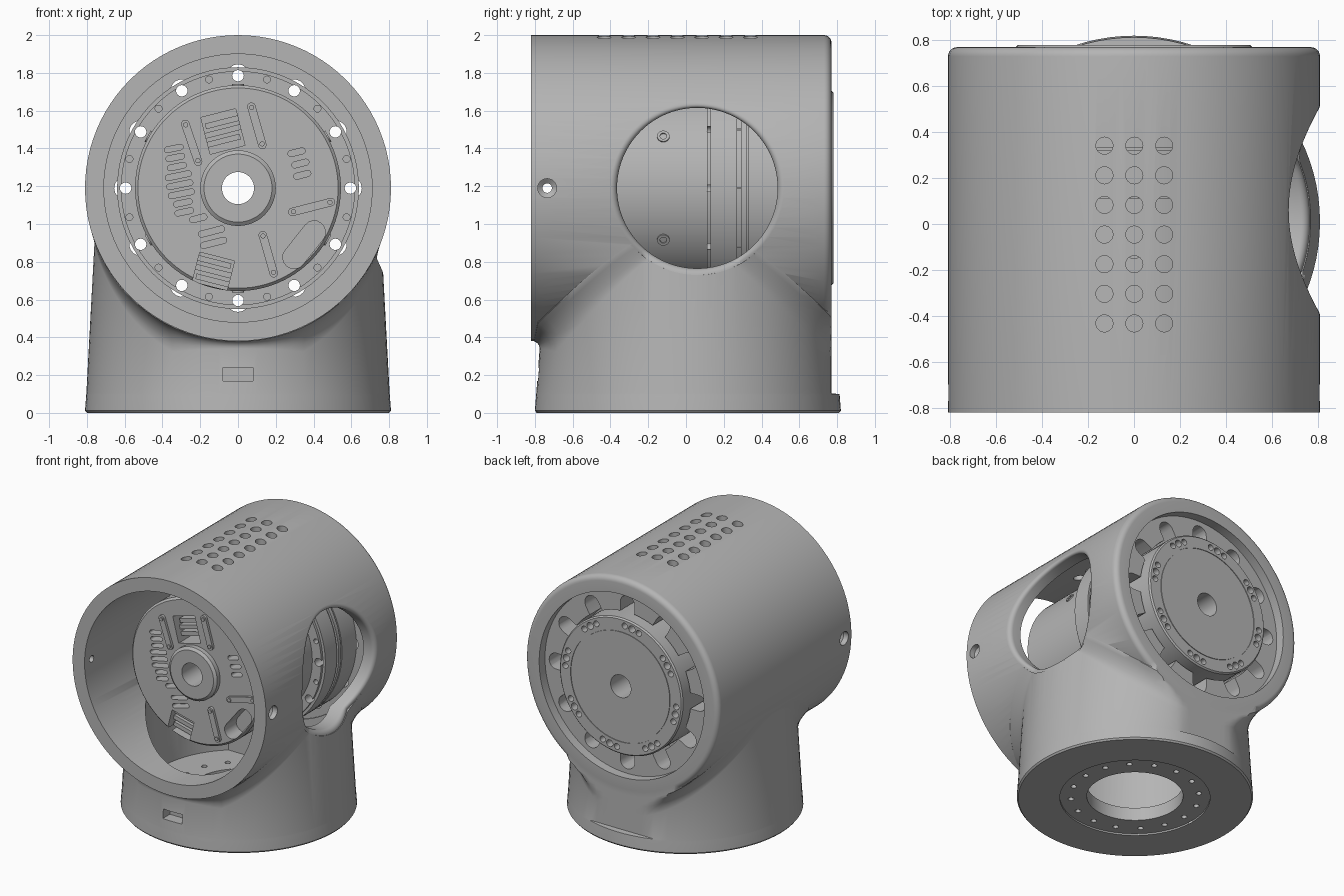
import bpy, bmesh, math
from math import sin, cos, pi, sqrt
from mathutils import Vector

if "Cube" in bpy.data.objects:
    bpy.data.objects.remove(bpy.data.objects["Cube"])

AXIS_Z = 1.19      # height of the horizontal barrel axis
BARREL_R = 0.81
BASE_Y = 0.01
SEG = 96

grey = bpy.data.materials.new("housing_grey")
grey.use_nodes = True
grey.diffuse_color = (0.46, 0.46, 0.46, 1)
grey.node_tree.nodes["Principled BSDF"].inputs["Base Color"].default_value = grey.diffuse_color


def ring(r, h, axis="Y", c=(0, AXIS_Z), n=SEG):
    """Circle of radius r at position h along an axis."""
    pts = []
    for i in range(n):
        a = 2 * pi * i / n
        u, v = c[0] + r * cos(a), c[1] + r * sin(a)
        pts.append({"X": (h, u, v), "Y": (u, h, v), "Z": (u, v, h)}[axis])
    return pts


def make(name, lofts, closed=False):
    """One object from lofted ring stacks, fan capped or joined end to end."""
    bm = bmesh.new()
    for rings in lofts:
        rows = [[bm.verts.new(p) for p in r] for r in rings]
        n = len(rows[0])
        pairs = list(zip(rows, rows[1:])) + ([(rows[-1], rows[0])] if closed else [])
        for a, b in pairs:
            for i in range(n):
                j = (i + 1) % n
                bm.faces.new((a[i], a[j], b[j], b[i]))
        if not closed:
            for row in (rows[0], rows[-1]):
                mid = bm.verts.new(sum((v.co for v in row), Vector()) / n)
                for i in range(n):
                    bm.faces.new((row[i], row[(i + 1) % n], mid))
    bmesh.ops.recalc_face_normals(bm, faces=bm.faces)
    me = bpy.data.meshes.new(name)
    bm.to_mesh(me)
    bm.free()
    me.materials.append(grey)
    ob = bpy.data.objects.new(name, me)
    bpy.context.collection.objects.link(ob)
    return ob


def combine(target, tool, op="DIFFERENCE"):
    """Apply a boolean and discard the tool object."""
    mod = target.modifiers.new("bool", "BOOLEAN")
    mod.operation, mod.solver, mod.object = op, "EXACT", tool
    bpy.context.view_layer.objects.active = target
    bpy.ops.object.modifier_apply(modifier=mod.name)
    bpy.data.objects.remove(tool)


def smooth(ob):
    bpy.ops.object.select_all(action="DESELECT")
    ob.select_set(True)
    bpy.context.view_layer.objects.active = ob
    bpy.ops.object.shade_smooth_by_angle(angle=math.radians(30))


def lathe(profile, axis="Y", c=(0, AXIS_Z), n=SEG):
    return [ring(r, h, axis, c, n) for r, h in profile]


def pill(x, z, length, r, angle, y0, y1, n=8):
    """Rounded bar in the xz plane, running from y0 to y1."""
    out = []
    for side in (0, 1):
        for i in range(n + 1):
            a = angle - pi / 2 + side * pi + pi * i / n
            s = (length / 2 + 0.0005) * (-1 if side else 1)
            out.append((x + s * cos(angle) + r * cos(a), z + s * sin(angle) + r * sin(a)))
    return [[(u, y, v) for u, v in out] for y in (y0, y1)]


def box(x, z, w, h, angle, y0, y1):
    out = []
    for sx, sz in ((-1, -1), (1, -1), (1, 1), (-1, 1)):
        a, b = sx * w / 2, sz * h / 2
        out.append((x + a * cos(angle) - b * sin(angle), z + a * sin(angle) + b * cos(angle)))
    return [[(u, y, v) for u, v in out] for y in (y0, y1)]


def polar(r, a):
    return r * cos(a), AXIS_Z + r * sin(a)


def barrel_half(offset):
    return sqrt(max(BARREL_R ** 2 - offset ** 2, 0.0))


# Barrel tube with a rounded back edge and a seat plate near the back
arc = [pi / 2 * k / 6 for k in range(7)]
edge = [(0.77 + 0.04 * cos(a), 0.73 + 0.04 * sin(a)) for a in arc]
inside = [(0.69, 0.77), (0.69, 0.7), (0.53, 0.7), (0.53, 0.5), (0.71, 0.5), (0.71, -0.82)]
housing = make("housing", [lathe([(BARREL_R, -0.82)] + edge + inside)], closed=True)


# Tapered base, flat at the back above a lip, flaring into the barrel
def flare_ring(t):
    """Ring at fraction t of the fillet below the barrel; t < 0 lies inside it."""
    pts = []
    for i in range(SEG):
        a = 2 * pi * i / SEG
        s = abs(sin(a))
        r = 0.76 + 0.025 * s
        fillet = 0.15 * s
        if sin(a) < 0:
            fillet = min(fillet, (0.815 + BASE_Y) / s - r)
        fillet = max(fillet, 0.01)
        d = max(t, 0)
        r += fillet * (1 - sqrt(1 - (1 - d) ** 2))
        x, y = r * cos(a), min(BASE_Y + r * sin(a), 0.769)
        drop = t * fillet if t >= 0 else -0.1
        pts.append((x, y, AXIS_Z - barrel_half(x) - drop))
    return pts


rows = lathe([(0.8, 0), (0.81, 0.012), (0.804, 0.09), (0.803, 0.1)], "Z", (0, BASE_Y))
rows.append([(x, min(y, 0.769), z) for x, y, z in ring(0.8028, 0.103, "Z", (0, BASE_Y))])
rows += [flare_ring(t) for t in (1, 0.7, 0.5, 0.33, 0.2, 0.1, 0.03, -1)]
base = make("base", [rows])
room = [(0.73, -0.9), (0.73, 0.52), (0.55, 0.52), (0.55, 0.68), (0.71, 0.68), (0.71, 0.9)]
combine(base, make("bore", [lathe(room)]))
combine(housing, base, "UNION")

# Hollow of the base
hollow = [[(x, min(y, 0.49), z) for x, y, z in ring(0.64, h, "Z", (0, BASE_Y))] for h in (0.11, 1.0)]
combine(housing, make("hollow", [hollow]))

# Bottom opening, recess and bolt holes
opening = [(0.515, -0.1), (0.515, 0.012), (0.33, 0.012), (0.33, 0.2)]
combine(housing, make("opening", [lathe(opening, "Z", (0, BASE_Y))]))
bolts = [lathe([(0.02, -0.1), (0.02, 0.2)], "Z",
               (0.44 * cos(pi * k / 8), BASE_Y + 0.44 * sin(pi * k / 8)), 16) for k in range(16)]
combine(housing, make("base_bolts", bolts))


# Large side window with a rounded rim
def side_x(y, z):
    x = barrel_half(z - AXIS_Z)
    if z < 0.95:
        x = max(x, sqrt((BARREL_R - 0.06 * z) ** 2 - (y - BASE_Y) ** 2))
    return x


def window_ring(r, offset):
    return [(side_x(y, z) + offset, y, z) for _, y, z in ring(r, 0, "X", (0.06, AXIS_Z))]


window = [ring(0.425, 0.3, "X", (0.06, AXIS_Z))]
window += [window_ring(0.425 + 0.035 * (1 - cos(a)), -0.035 * (1 - sin(a))) for a in arc]
window.append(window_ring(0.463, 0.1))
combine(housing, make("window", [window]))

# Countersunk side holes, top vents and front slot
side = [(0.05, -0.9), (0.05, -0.77), (0.025, -0.75), (0.025, 0.75), (0.05, 0.77), (0.05, 0.9)]
combine(housing, make("side_holes", [lathe(side, "X", (-0.735, AXIS_Z), 24)]))
vents = [lathe([(0.037, 1.8), (0.037, 2.1)], "Z", (0.13 * i + 0.0013, 0.341 - 0.129 * j), 24)
         for i in (-1, 0, 1) for j in range(7)]
combine(housing, make("vents", vents))
combine(housing, make("front_slot", [box(0, 0.205, 0.16, 0.07, 0, -0.9, -0.7)]))

# Twelve U-shaped notches around the seat plate
notches = []
for k in range(12):
    x, z = polar(0.55, pi * k / 6)
    notches.append(pill(x, z, 0.09, 0.06, pi * k / 6, 0.45, 0.75))
combine(housing, make("notches", notches))
smooth(housing)

# Motor body: hub, face, drum, flange and output disc
motor = make("motor", [lathe([
    (0.085, -0.55), (0.18, -0.55), (0.2, -0.535), (0.2, -0.5), (0.53, -0.5), (0.545, -0.485),
    (0.545, 0.11), (0.62, 0.11), (0.62, 0.13), (0.64, 0.13), (0.64, 0.27), (0.625, 0.27),
    (0.625, 0.29), (0.64, 0.29), (0.64, 0.32), (0.63, 0.32), (0.63, 0.33), (0.64, 0.33),
    (0.64, 0.505), (0.515, 0.505), (0.515, 0.77), (0.505, 0.78), (0.42, 0.78), (0.42, 0.775),
    (0.41, 0.775), (0.41, 0.78), (0.085, 0.78)])], closed=True)

cuts = []
for k in range(12):       # flange bolts and dowel holes
    cuts.append(pill(*polar(0.595, pi * k / 6), 0, 0.03, 0, 0.0, 0.6))
    cuts.append(pill(*polar(0.595, pi * (k + 0.5) / 6), 0, 0.018, 0, 0.0, 0.15))
for k in range(8):        # hole groups on the output disc
    for off, r in ((-0.13, 0.022), (0, 0.026), (0.13, 0.022)):
        cuts.append(pill(*polar(0.465, pi * k / 4 + 0.2 + off), 0, r, 0, 0.72, 0.8))
for k in range(8):        # cooling slots on the face
    cuts.append(pill(-0.34 + 0.008 * k, 1.4 - 0.048 * k, 0.07 + 0.04 * (k in (3, 4, 5)), 0.015, 0.2, -0.6, -0.42))
for x, z in ((-0.21, 1.03), (-0.14, 0.96), (-0.13, 0.9), (0.31, 1.38), (0.33, 1.32), (0.34, 1.26)):
    cuts.append(pill(x, z, 0.06 + 0.05 * (z < 1), 0.016, 0.25, -0.6, -0.42))
cuts.append(box(-0.08, 1.49, 0.19, 0.2, 0.25, -0.6, -0.36))
cuts.append(box(-0.13, 0.75, 0.19, 0.16, -0.25, -0.6, -0.36))
cuts.append(pill(0.35, 0.89, 0.17, 0.06, 0.9, -0.6, -0.36))
combine(motor, make("motor_cuts", cuts))
smooth(motor)

# Coil bands inside the two face windows
coils = [box(x, z + dz, 0.19, 0.03, a, -0.45, -0.355)
         for x, z, a in ((-0.08, 1.49, 0.25), (-0.13, 0.75, -0.25)) for dz in (-0.05, 0, 0.05)]
make("coil_bands", coils)

# Raised clamp bars on the face, each with two screw heads
bars = []
for x, z, a in ((0.1, 1.52, 1.85), (-0.245, 1.43, 1.9), (0.39, 1.09, 0.25), (0.16, 0.84, 1.85)):
    bars.append(pill(x, z, 0.21, 0.022, a, -0.52, -0.49))
    for s in (-0.1, 0.1):
        bars.append(pill(x + s * cos(a), z + s * sin(a), 0, 0.013, 0, -0.528, -0.515))
make("clamp_bars", bars)

# Screw heads round the drum
screws = make("drum_screws", [lathe([(0.033, 0.53), (0.033, 0.552), (0.018, 0.552), (0.018, 0.545)], "X", (-0.12, 0), 20)])
for k in range(6):
    ob = screws if k == 0 else bpy.data.objects.new("drum_screw", screws.data)
    if k:
        bpy.context.collection.objects.link(ob)
    ob.location.z = AXIS_Z
    ob.rotation_euler.y = pi / 6 + pi * k / 3
